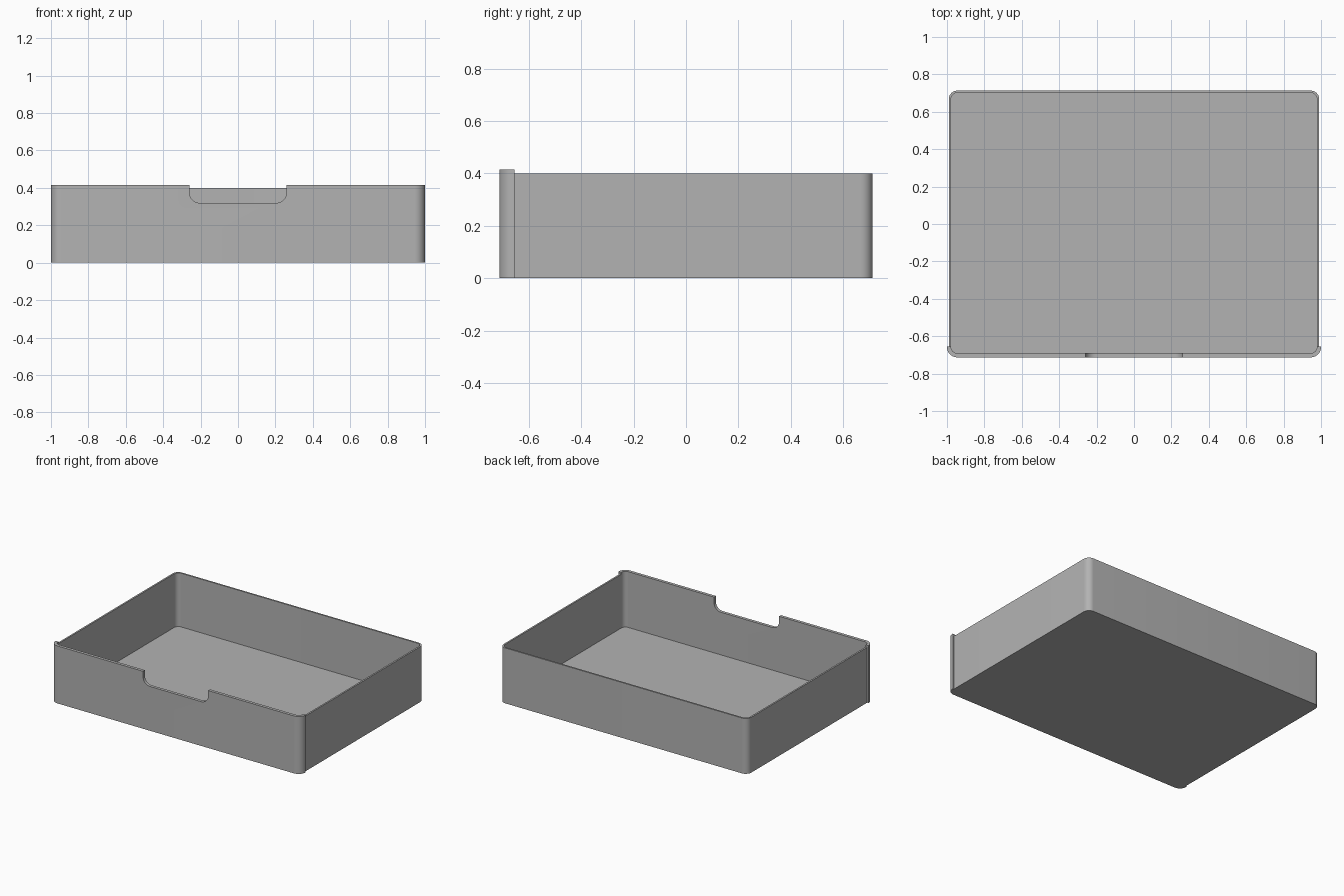
import bpy, bmesh
from math import cos, sin, pi

if "Cube" in bpy.data.objects:
    bpy.data.objects.remove(bpy.data.objects["Cube"])

grey = bpy.data.materials.new("plain grey")
grey.use_nodes = True
GREY = (0.45, 0.45, 0.45, 1)
grey.diffuse_color = GREY
grey.node_tree.nodes["Principled BSDF"].inputs["Base Color"].default_value = GREY


def rounded(x0, x1, y0, y1, r, n=10):
    """Counter-clockwise rounded rectangle, starting at the right end of the front edge."""
    corners = [(x1 - r, y0 + r, -pi / 2), (x1 - r, y1 - r, 0),
               (x0 + r, y1 - r, pi / 2), (x0 + r, y0 + r, pi)]
    return [(cx + r * cos(a + i * pi / 2 / n), cy + r * sin(a + i * pi / 2 / n))
            for cx, cy, a in corners for i in range(n + 1)]


def prism(name, outline, low, high, place=lambda u, v, h: (u, v, h)):
    bm = bmesh.new()
    base = bm.faces.new([bm.verts.new(place(u, v, low)) for u, v in outline])
    out = bmesh.ops.extrude_face_region(bm, geom=[base])
    step = [b - a for a, b in zip(place(0, 0, low), place(0, 0, high))]
    bmesh.ops.translate(bm, vec=step, verts=[g for g in out["geom"] if isinstance(g, bmesh.types.BMVert)])
    bmesh.ops.recalc_face_normals(bm, faces=bm.faces)
    mesh = bpy.data.meshes.new(name)
    bm.to_mesh(mesh)
    bm.free()
    obj = bpy.data.objects.new(name, mesh)
    bpy.context.collection.objects.link(obj)
    mesh.materials.append(grey)
    return obj


def boolean(obj, other, operation):
    mod = obj.modifiers.new(operation.lower(), "BOOLEAN")
    mod.operation, mod.object, mod.solver = operation, other, "EXACT"
    other.hide_render = True
    other.hide_set(True)


BACK, FRONT, WALL = 0.713, -0.713, 0.012
HEIGHT, LIP, WRAP_END = 0.4, 0.415, -0.655

# Tray shell and the thicker front that wraps round both corners
tray = prism("drawer_tray", rounded(-0.99, 0.99, FRONT + 0.01, BACK, 0.045), 0, HEIGHT)
front = prism("front_panel", rounded(-1, 1, FRONT, 0.5, 0.055), 0, LIP)
trim = prism("front_trim_cutter", rounded(-1.2, 1.2, WRAP_END, 1, 0.01), -0.1, 0.6)
boolean(front, trim, "DIFFERENCE")

# Hollow interior above a thin floor
cavity = prism("interior_cutter",
               rounded(-0.99 + WALL, 0.99 - WALL, FRONT + 0.01 + WALL, BACK - WALL, 0.033),
               WALL, 0.6)

# Finger notch with rounded lower corners
notch = prism("notch_cutter", rounded(-0.26, 0.26, 0.32, 0.6, 0.055), -0.8, -0.6,
              lambda u, v, h: (u, h, v))

boolean(tray, front, "UNION")
boolean(tray, cavity, "DIFFERENCE")
boolean(tray, notch, "DIFFERENCE")

# Apply the cuts, remove helpers and smooth the rounded corners
bpy.context.view_layer.update()
graph = bpy.context.evaluated_depsgraph_get()
shell = bpy.data.meshes.new_from_object(tray.evaluated_get(graph))
tray.modifiers.clear()
tray.data = shell
for helper in (front, trim, cavity, notch):
    bpy.data.objects.remove(helper)
bpy.ops.object.select_all(action="DESELECT")
tray.select_set(True)
bpy.context.view_layer.objects.active = tray
bpy.ops.object.shade_smooth_by_angle(angle=pi / 6)
